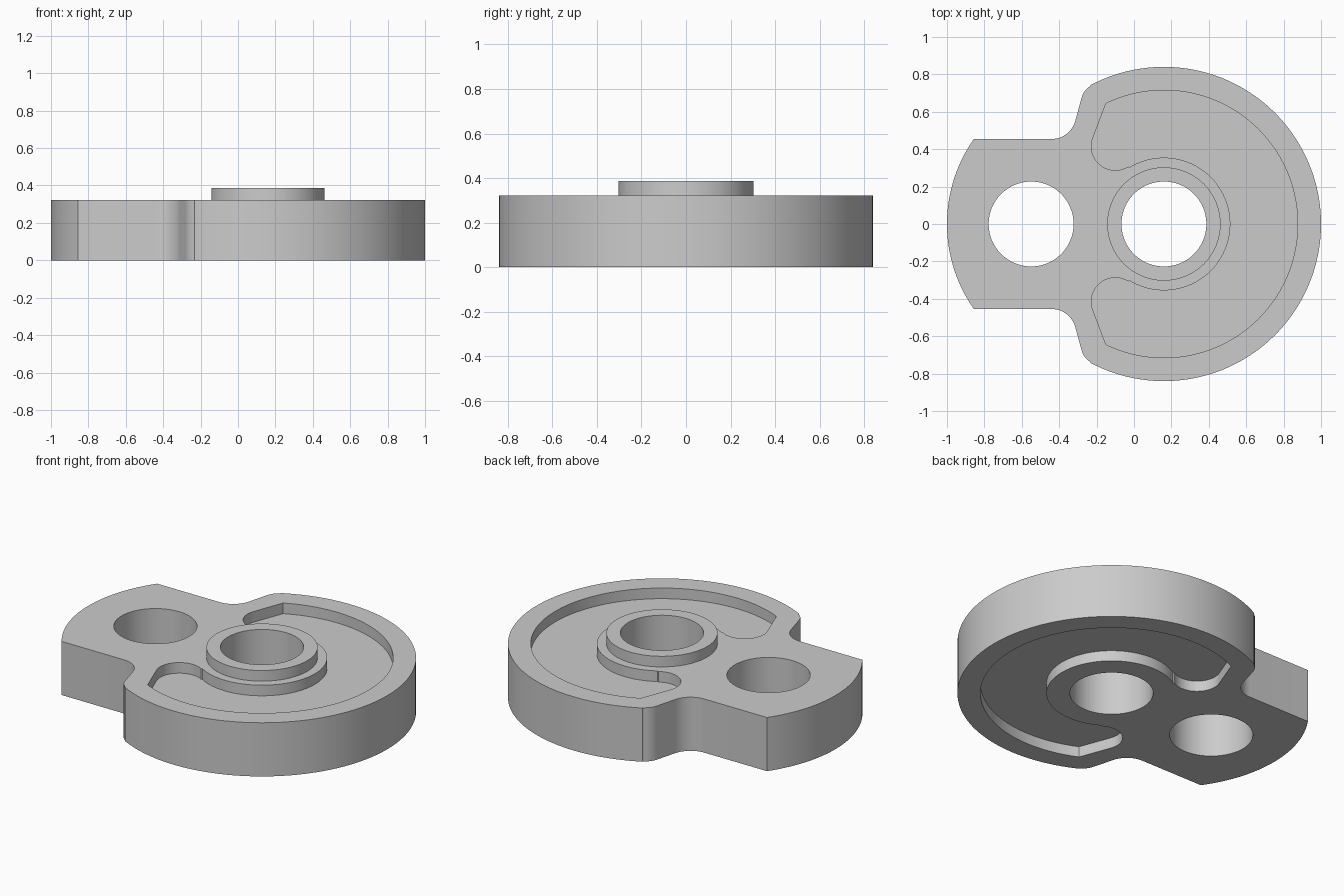
import bpy, bmesh
from math import cos, sin, radians

if "Cube" in bpy.data.objects:
    bpy.data.objects.remove(bpy.data.objects["Cube"], do_unlink=True)

HEIGHT, BOSS_TOP, DEPTH = 0.323, 0.387, 0.064
HUB_X, PIN_X, BORE = 0.16, -0.55, 0.227


def arc(cx, cy, r, a0, a1, n):
    """Points along an arc, angles in degrees."""
    steps = [radians(a0 + (a1 - a0) * i / n) for i in range(n + 1)]
    return [(cx + r * cos(a), cy + r * sin(a)) for a in steps]


def mirrored(half):
    """Close a half profile by mirroring it across the x axis."""
    other = [(x, -y) for x, y in reversed(half) if abs(y) > 1e-5]
    return half + other


def prism(name, points, z0, z1):
    """Extrude a closed profile between two heights."""
    bm = bmesh.new()
    face = bm.faces.new([bm.verts.new((x, y, z0)) for x, y in points])
    new = bmesh.ops.extrude_face_region(bm, geom=[face])["geom"]
    verts = [v for v in new if isinstance(v, bmesh.types.BMVert)]
    bmesh.ops.translate(bm, verts=verts, vec=(0, 0, z1 - z0))
    bmesh.ops.recalc_face_normals(bm, faces=bm.faces)
    mesh = bpy.data.meshes.new(name)
    bm.to_mesh(mesh)
    bm.free()
    obj = bpy.data.objects.new(name, mesh)
    bpy.context.collection.objects.link(obj)
    return obj


def cylinder(name, x, r, z0, z1):
    return prism(name, arc(x, 0, r, 0, 360, 96)[:-1], z0, z1)


def combine(target, tool, operation):
    """Apply a boolean and discard the tool."""
    tool.hide_render = True
    bpy.context.view_layer.objects.active = target
    mod = target.modifiers.new(operation.title(), "BOOLEAN")
    mod.operation, mod.object, mod.solver = operation, tool, "EXACT"
    bpy.ops.object.modifier_apply(modifier=mod.name)
    bpy.data.objects.remove(tool, do_unlink=True)


# Plate: round disc, filleted shoulder, narrower lug with a curved end
plate_half = (
    arc(HUB_X, 0, 0.84, 0, 117.8, 60)
    + arc(-0.183, 0.651, 0.1, 121, 165, 8)
    + arc(-0.44, 0.585, 0.1305, -15, -90, 12)
    + arc(-0.21, 0, 0.79, 144.9, 180, 20)
)
plate = prism("crank_plate", mirrored(plate_half), 0, HEIGHT)

# Raised boss around the main bore
combine(plate, cylinder("boss", HUB_X, 0.303, 0.16, BOSS_TOP), "UNION")

# Crescent pockets sunk into the top and the underside
pocket_half = (
    arc(HUB_X, 0, 0.715, 0, 115.7, 60)
    + arc(-0.10, 0.415, 0.128, 160, 302, 20)
    + arc(HUB_X, 0, 0.355, 121, 0, 44)
)
upper, lower = pocket_half, [(x, -y) for x, y in reversed(pocket_half)]
# Outer arc and inner arc both meet the x axis, so join the halves there
pocket = upper + lower[1:-1]
for name, z0, z1 in (("top_pocket", HEIGHT - DEPTH, 0.5),
                     ("bottom_pocket", -0.1, DEPTH)):
    combine(plate, prism(name, pocket, z0, z1), "DIFFERENCE")

# Main bore and pin hole
for name, x in (("main_bore", HUB_X), ("pin_hole", PIN_X)):
    combine(plate, cylinder(name, x, BORE, -0.2, 0.6), "DIFFERENCE")

# Plain grey metal
grey = bpy.data.materials.new("plain_grey")
grey.use_nodes = True
colour = (0.6, 0.6, 0.6, 1)
grey.diffuse_color = colour
grey.node_tree.nodes["Principled BSDF"].inputs["Base Color"].default_value = colour
plate.data.materials.clear()
plate.data.materials.append(grey)

# Smooth curved walls, crisp rims
bpy.ops.object.select_all(action="DESELECT")
plate.select_set(True)
bpy.context.view_layer.objects.active = plate
bpy.ops.object.shade_smooth_by_angle(angle=radians(30))
